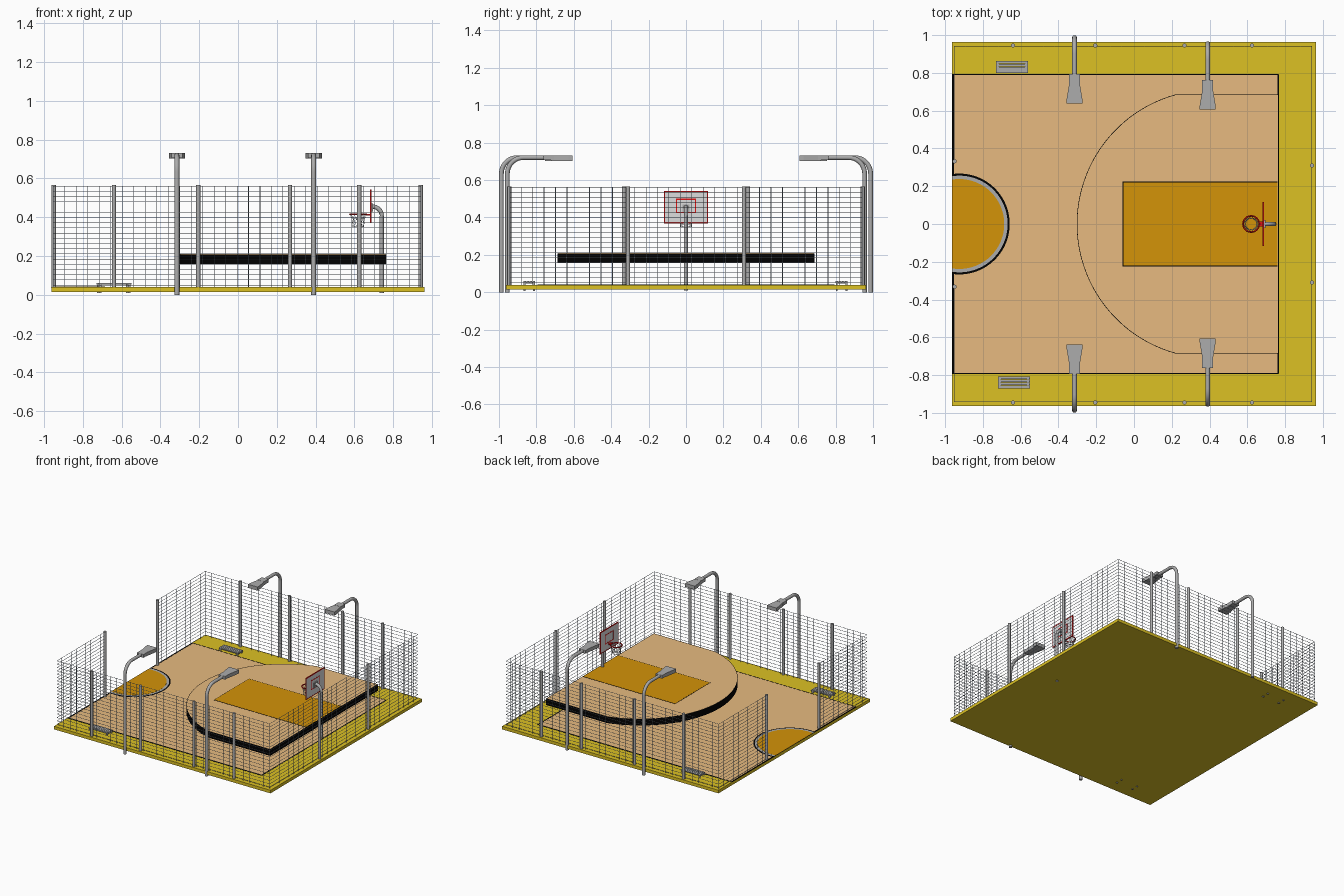
import bpy, bmesh, math
from mathutils import Vector

if "Cube" in bpy.data.objects:
    bpy.data.objects.remove(bpy.data.objects["Cube"])

def mat(name, r, g, b):
    m = bpy.data.materials.new(name)
    lin = lambda c: ((c / 255 + 0.055) / 1.055) ** 2.4 if c > 10 else c / 255 / 12.92
    m.diffuse_color = (lin(r), lin(g), lin(b), 1)
    m.use_nodes = True
    m.node_tree.nodes["Principled BSDF"].inputs["Base Color"].default_value = m.diffuse_color
    return m

YELLOW = mat("yellow_border", 220, 193, 36)
TAN = mat("tan_court", 232, 187, 128)
ORANGE = mat("orange_paint", 212, 147, 8)
METAL = mat("grey_metal", 172, 172, 172)
WIRE = mat("pale_wire", 172, 186, 202)
BLACK = mat("black_line", 1, 1, 1)
RED = mat("red_trim", 225, 20, 20)
PANEL = mat("panel_grey", 220, 221, 222)

def finish(name, bm, material, smooth=False):
    bmesh.ops.recalc_face_normals(bm, faces=bm.faces)
    me = bpy.data.meshes.new(name)
    bm.to_mesh(me)
    bm.free()
    me.materials.append(material)
    ob = bpy.data.objects.new(name, me)
    bpy.context.collection.objects.link(ob)
    if smooth:
        bpy.context.view_layer.objects.active = ob
        ob.select_set(True)
        bpy.ops.object.shade_smooth_by_angle(angle=math.radians(62))
        ob.select_set(False)
    return ob

def add_box(bm, x0, x1, y0, y1, z0, z1):
    vs = bmesh.ops.create_cube(bm, size=1)["verts"]
    for v in vs:
        v.co = (x0 + (v.co.x + .5) * (x1 - x0), y0 + (v.co.y + .5) * (y1 - y0), z0 + (v.co.z + .5) * (z1 - z0))

def boxes(name, material, *bs):
    bm = bmesh.new()
    for b in bs:
        add_box(bm, *b)
    return finish(name, bm, material)

def prism(name, pts, z0, z1, material):
    bm = bmesh.new()
    f = bm.faces.new([bm.verts.new((x, y, z0)) for x, y in pts])
    up = bmesh.ops.extrude_face_region(bm, geom=[f])["geom"]
    for v in up:
        if isinstance(v, bmesh.types.BMVert):
            v.co.z = z1
    return finish(name, bm, material)

def add_tube(bm, path, r, n=12, closed=False):
    path = [Vector(p) for p in path]
    rings, m = [], len(path)
    for i, p in enumerate(path):
        a, b = (path[i - 1], path[(i + 1) % m]) if closed else (path[max(i - 1, 0)], path[min(i + 1, m - 1)])
        t = (b - a).normalized()
        # stable side vector for planar paths
        s = Vector((0, 0, 1)) if closed else (Vector((1, 0, 0)) if abs(t.x) < .01 else Vector((0, 1, 0)))
        s = (s - t * s.dot(t)).normalized()
        u = t.cross(s)
        rings.append([bm.verts.new(p + r * (math.cos(2 * math.pi * k / n) * s + math.sin(2 * math.pi * k / n) * u))
                      for k in range(n)])
    for i in range(m if closed else m - 1):
        A, B = rings[i], rings[(i + 1) % m]
        for k in range(n):
            bm.faces.new((A[k], A[(k + 1) % n], B[(k + 1) % n], B[k]))
    if not closed:
        bm.faces.new(rings[0])
        bm.faces.new(rings[-1])

def tube(name, path, r, material, n=12, closed=False):
    bm = bmesh.new()
    add_tube(bm, path, r, n, closed)
    return finish(name, bm, material, True)

# Ground slab and court surface with boundary lines
boxes("base_slab", YELLOW, (-.963, .963, -.963, .963, .014, .039))
boxes("court_floor", TAN, (-.963, .765, -.79, .79, .038, .0402))
boxes("boundary_lines", BLACK, (-.9635, -.954, -.792, .792, .038, .041), (.759, .767, -.792, .792, .038, .041),
      (-.963, .765, -.793, -.788, .038, .041), (-.963, .765, .788, .793, .038, .041))

# Centre circle, clipped by the court edge: stacked discs
def clipped_disc(r, n=48):
    c = -.925
    a = math.pi - math.acos(.038 / r)
    return [(c + r * math.cos(-a + 2 * a * i / n), r * math.sin(-a + 2 * a * i / n)) for i in range(n + 1)]
prism("circle_outline", clipped_disc(.267), .039, .0408, BLACK)
prism("circle_ring", clipped_disc(.256), .0392, .0413, METAL)
prism("circle_fill", clipped_disc(.238), .0394, .0418, ORANGE)

# Raised shooting zone: black edge band, tan top and orange key
def zone(d):
    c, r = .408, .711 - d
    h = .686 - d * 1.2
    a = math.pi - math.asin(h / r)
    arc = [(c + r * math.cos(a + (2 * math.pi - 2 * a) * i / 48), r * math.sin(a + (2 * math.pi - 2 * a) * i / 48))
           for i in range(49)]
    return [(.766 - d * 1.5, h)] + arc + [(.766 - d * 1.5, -h)]
prism("zone_band", zone(0), .157, .2085, BLACK)
prism("zone_top", zone(.003), .2, .2092, TAN)
boxes("key_outline", BLACK, (-.06, .761, -.225, .225, .205, .2097))
boxes("key_paint", ORANGE, (-.056, .761, -.22, .22, .206, .2103))

# Fence: thin wire grid on all sides with an entrance gap on the left
F, ZB, ZT, w = .942, .04, .562, .0014
def fence(name, a, b):
    bm = bmesh.new()
    a, b = Vector((*a, 0)), Vector((*b, 0))
    n = round((b - a).length / .06)
    for i in range(n + 1):
        p = a.lerp(b, i / n)
        add_tube(bm, [(p.x, p.y, ZB), (p.x, p.y, ZT)], w, 6)
    for i in range(20):
        z = Vector((0, 0, ZB + .01 + (ZT - ZB - .012) * i / 19))
        add_tube(bm, [a + z, b + z], w, 6)
    finish(name, bm, WIRE, True)
fence("fence_front", (-.952, -F), (F, -F))
fence("fence_back", (-.952, F), (F, F))
fence("fence_right", (F, -F), (F, F))
fence("fence_left_front", (-.952, -F), (-.952, -.33))
fence("fence_left_back", (-.952, .33), (-.952, F))
posts = [(x, s * (F + .003)) for x in (-.64, -.205, .268, .625) for s in (-1, 1)]
posts += [(F, s * .31) for s in (-1, 1)] + [(-.95, s * .332) for s in (-1, 1)]
for x, y in posts:
    tube("fence_post", [(x, y, .03), (x, y, .565)], .011, METAL)

# Street lamps: bent pole, clamp box and flared head
def lamp(x, y, s):
    R = .085
    path = [(x, s * y, 0)]
    for i in range(11):
        a = math.pi / 2 * i / 10
        path.append((x, s * (y - R + R * math.cos(a)), .635 + R * math.sin(a)))
    path.append((x, s * (y - .21), .72))
    tube("lamp_pole", path, .0125, METAL)
    tip = y - .348
    boxes("lamp_clamp", METAL, (x - .029, x + .029, *sorted((s * (tip + .1), s * (tip + .155))), .706, .732))
    prism("lamp_head", [(x - .026, s * (tip + .115)), (x + .026, s * (tip + .115)), (x + .042, s * (tip + .02)),
                        (x + .042, s * tip), (x - .042, s * tip), (x - .042, s * (tip + .02))], .702, .731, METAL)
for s in (-1, 1):
    lamp(-.315, .987, s)
    lamp(.39, .955, s)

# Benches: slatted seat on two end frames
for x, y in ((-.645, .832), (-.635, -.838)):
    bs = [(x - .085, x + .085, y - .032 + .0165 * i, y - .018 + .0165 * i, .053, .061) for i in range(4)]
    for dx in (-.076, .074):
        bs.append((x + dx - .006, x + dx + .006, y - .03, y + .03, .046, .054))
        bs += [(x + dx - .007, x + dx + .007, y + d - .005, y + d + .005, .008, .05) for d in (-.026, .026)]
    boxes("bench", METAL, *bs)

# Hoop: bent pole, backboard with red trim, ring and net
path = [(.742, 0, .01)]
for i in range(9):
    a = math.pi / 2 * i / 8
    path.append((.692 + .05 * math.cos(a), 0, .405 + .05 * math.sin(a)))
tube("hoop_pole", path, .0115, METAL)
boxes("backboard", PANEL, (.682, .688, -.114, .114, .371, .54))
def frame(y, z0, z1, t):
    X = (.681, .689)
    return [(*X, -y, y, z0, z0 + t), (*X, -y, y, z1 - t, z1), (*X, -y, -y + t, z0, z1), (*X, y - t, y, z0, z1)]
boxes("backboard_trim", RED, *frame(.117, .369, .542, .006), *frame(.054, .424, .5, .006))
boxes("backboard_mount", METAL, (.688, .695, -.02, .02, .43, .47))
boxes("ring_bracket", RED, (.66, .682, -.014, .014, .408, .417))
circle = lambda r, z, n=24: [(.62 + r * math.cos(2 * math.pi * i / n), r * math.sin(2 * math.pi * i / n), z) for i in range(n)]
tube("hoop_ring", circle(.043, .415), .0042, RED, 8, True)
bm = bmesh.new()
levels = [(.041, .412), (.035, .392), (.031, .372), (.029, .35)]
for r, z in levels[1:]:
    add_tube(bm, circle(r, z, 12), .001, 6, True)
for k in range(12):
    for d in (1, -1):
        pts = []
        for j, (r, z) in enumerate(levels):
            a = 2 * math.pi * (k + d * j * .5) / 12
            pts.append((.62 + r * math.cos(a), r * math.sin(a), z))
        add_tube(bm, pts, .001, 6)
finish("hoop_net", bm, PANEL, True)
